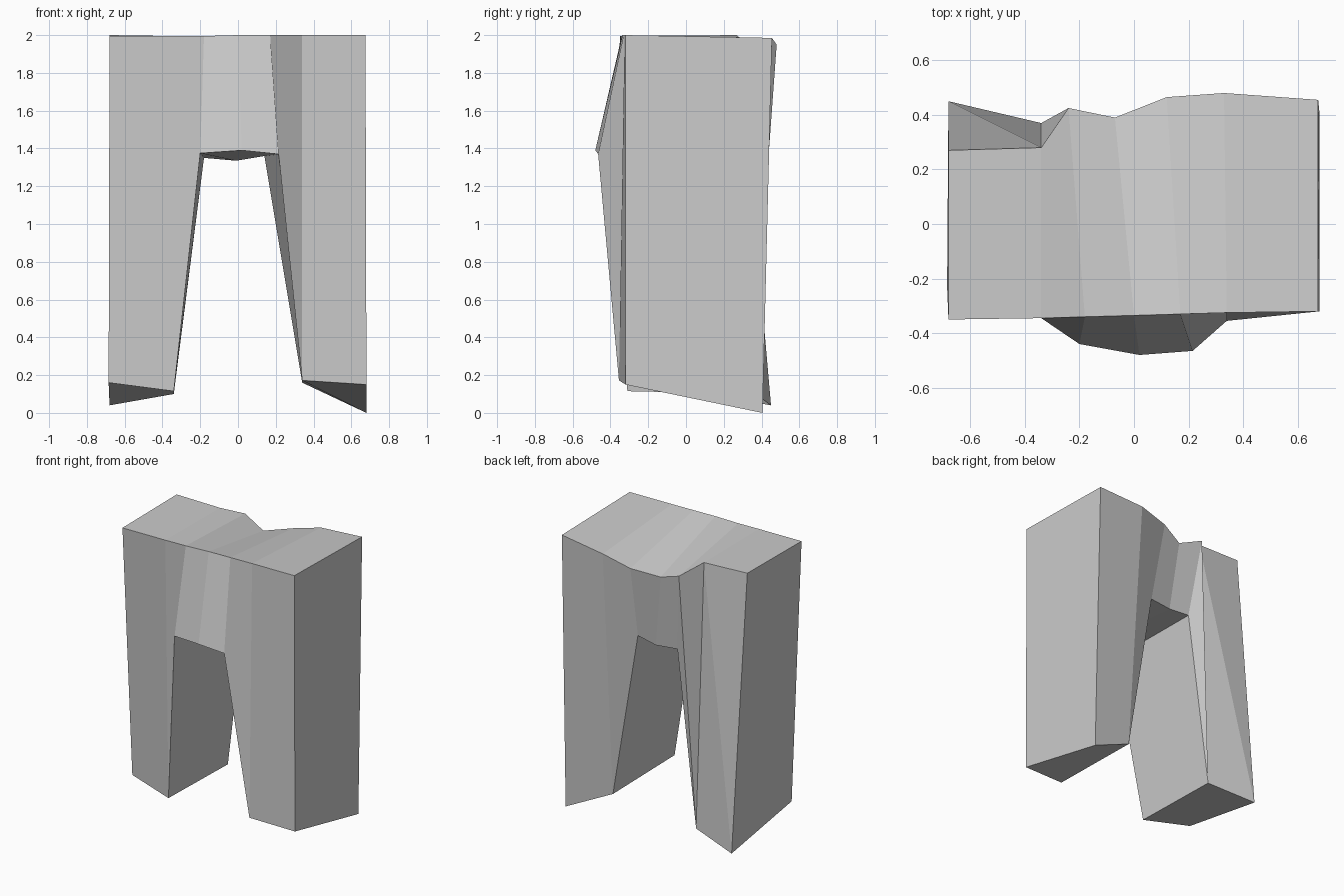
import bpy
import bmesh

# Each column is a ring across the garment:
# front top, front bottom, back bottom, back top.
# Outer columns end at the hems, the middle three at the crotch.
columns = [
    # left leg
    [(-0.68, -0.35, 1.995), (-0.685, -0.23, 0.16), (-0.68, 0.45, 0.04), (-0.68, 0.27, 2.0)],
    [(-0.34, -0.345, 1.995), (-0.34, -0.31, 0.115), (-0.34, 0.37, 0.10), (-0.34, 0.28, 1.99)],
    # crotch
    [(-0.18, -0.34, 1.995), (-0.20, -0.44, 1.375), (-0.18, 0.355, 1.35), (-0.24, 0.425, 1.92)],
    [(0.0, -0.335, 2.0), (0.02, -0.48, 1.39), (-0.01, 0.36, 1.335), (-0.07, 0.39, 1.855)],
    [(0.17, -0.33, 2.0), (0.215, -0.465, 1.37), (0.14, 0.35, 1.36), (0.12, 0.465, 1.895)],
    # right leg
    [(0.34, -0.325, 2.0), (0.34, -0.355, 0.172), (0.34, 0.35, 0.16), (0.33, 0.48, 1.95)],
    [(0.675, -0.32, 2.0), (0.68, -0.32, 0.15), (0.68, 0.405, 0.0), (0.675, 0.455, 1.985)],
]

# Trousers: skin the columns together and cap both sides
bm = bmesh.new()
rings = [[bm.verts.new(p) for p in col] for col in columns]
for i, (a, b) in enumerate(zip(rings, rings[1:])):
    for s in range(4):
        t = (s + 1) % 4
        if s == 2 and i < 2:
            # creased back of the left leg
            bm.faces.new((a[s], b[s], b[t]))
            bm.faces.new((a[s], b[t], a[t]))
        else:
            bm.faces.new((a[s], b[s], b[t], a[t]))
bm.faces.new(rings[0])
bm.faces.new(rings[-1][::-1])
bmesh.ops.recalc_face_normals(bm, faces=bm.faces)

mesh = bpy.data.meshes.new("trousers")
bm.to_mesh(mesh)
bm.free()
trousers = bpy.data.objects.new("trousers", mesh)
bpy.context.collection.objects.link(trousers)
